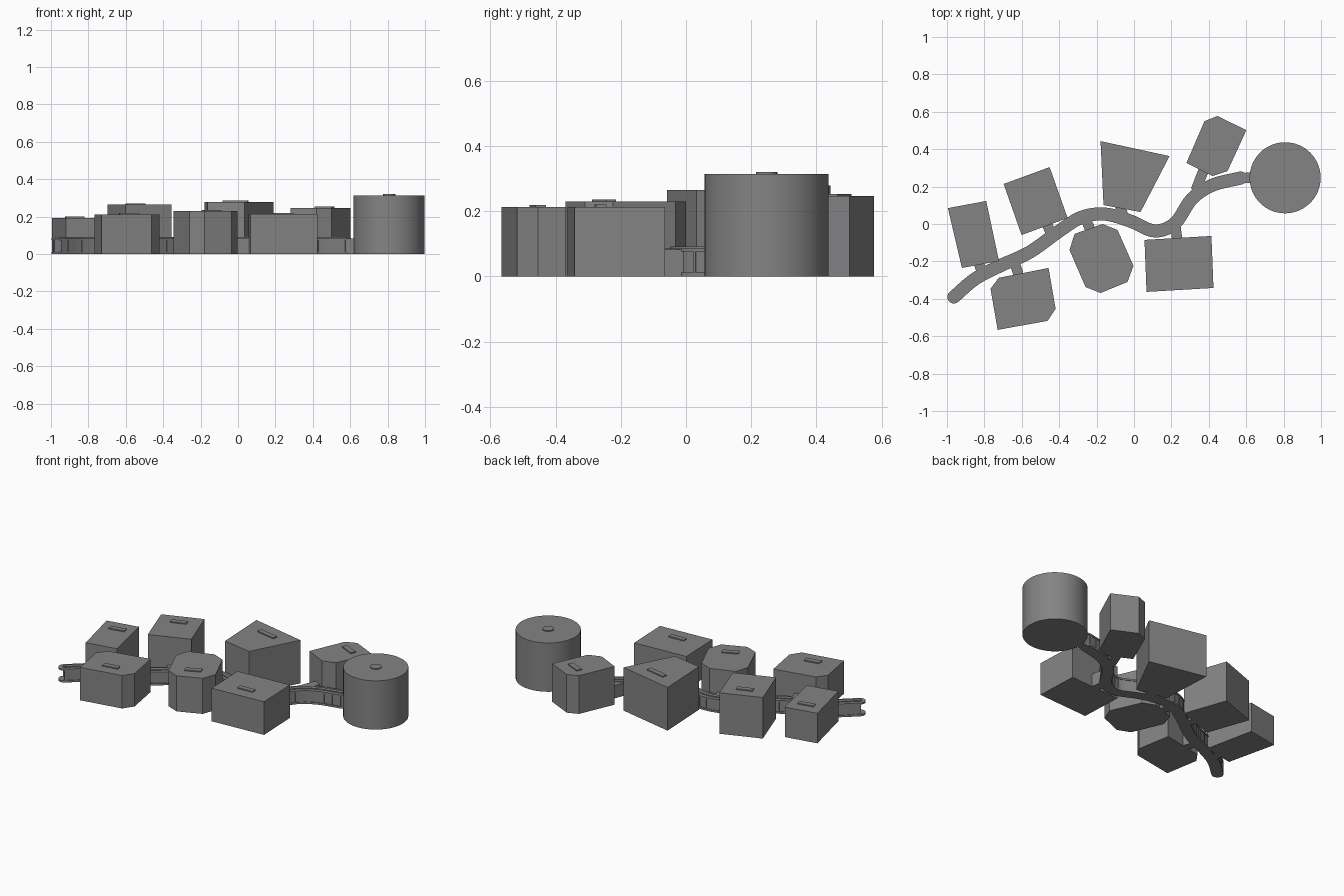
import bpy, bmesh, math
from mathutils import Vector

if "Cube" in bpy.data.objects:
    bpy.data.objects.remove(bpy.data.objects["Cube"])

grey = bpy.data.materials.new("mid_grey")
grey.diffuse_color = (0.23, 0.23, 0.235, 1)
grey.use_nodes = True
grey.node_tree.nodes["Principled BSDF"].inputs["Base Color"].default_value = grey.diffuse_color


def prism(name, pts, z0, z1):
    """Extrude a flat outline from z0 up to z1."""
    bm = bmesh.new()
    face = bm.faces.new([bm.verts.new((p[0], p[1], z0)) for p in pts])
    ext = bmesh.ops.extrude_face_region(bm, geom=[face])
    verts = [g for g in ext["geom"] if isinstance(g, bmesh.types.BMVert)]
    bmesh.ops.translate(bm, verts=verts, vec=(0, 0, z1 - z0))
    bmesh.ops.recalc_face_normals(bm, faces=bm.faces)
    me = bpy.data.meshes.new(name)
    bm.to_mesh(me)
    bm.free()
    me.shade_smooth()
    me.set_sharp_from_angle(angle=math.radians(30))
    me.materials.append(grey)
    ob = bpy.data.objects.new(name, me)
    bpy.context.collection.objects.link(ob)
    return ob


def rect(cx, cy, lx, ly, ang):
    c, s = math.cos(ang), math.sin(ang)
    return [(cx + c * u * lx / 2 - s * v * ly / 2, cy + s * u * lx / 2 + c * v * ly / 2)
            for u, v in ((-1, -1), (1, -1), (1, 1), (-1, 1))]


def circle(cx, cy, r, n):
    return [(cx + r * math.cos(2 * math.pi * i / n), cy + r * math.sin(2 * math.pi * i / n))
            for i in range(n)]


def smooth_path(ctrl, steps=6):
    """Catmull-Rom curve through the control points."""
    p = [Vector(c) for c in ctrl]
    p = [2 * p[0] - p[1]] + p + [2 * p[-1] - p[-2]]
    out = []
    for a, b, c, d in zip(p, p[1:], p[2:], p[3:]):
        for i in range(steps):
            t = i / steps
            out.append(0.5 * (2 * b + (c - a) * t + (2 * a - 5 * b + 4 * c - d) * t * t
                              + (3 * b - a - 3 * c + d) * t ** 3))
    return out + [p[-2]]


def tangent(path, i):
    return (path[min(i + 1, len(path) - 1)] - path[max(i - 1, 0)]).normalized()


def ribbon(path, half, cap):
    """Outline of a band along the path, optionally with round ends."""
    left, right = [], []
    for i, q in enumerate(path):
        t = tangent(path, i)
        n = Vector((-t.y, t.x)) * half
        left.append(q + n)
        right.append(q - n)
    arcs = [[], []]
    if cap:
        for k, (q, t) in enumerate(((path[-1], tangent(path, len(path) - 1)),
                                    (path[0], -tangent(path, 0)))):
            n = Vector((-t.y, t.x))
            arcs[k] = [q + half * (n * math.cos(math.pi * j / 10) + t * math.sin(math.pi * j / 10))
                       for j in range(1, 10)]
    return left + arcs[0] + right[::-1] + arcs[1]


# winding covered walkway: floor, recessed walls, fins, roof and ridge
path = smooth_path([(-.963, -.39), (-.85, -.294), (-.717, -.224), (-.557, -.15), (-.396, -.035),
                    (-.28, .036), (-.156, .053), (-.02, .016), (.11, -.037), (.22, .005),
                    (.31, .135), (.42, .208), (.57, .246)])
prism("walkway_floor", ribbon(path, .035, True), 0, .012)
prism("walkway_wall", ribbon(path, .030, False), .012, .076)
prism("walkway_roof", ribbon(path, .035, True), .076, .086)
prism("walkway_ridge", ribbon(path, .012, True), .086, .092)
for i in range(0, len(path), 2):
    t = tangent(path, i)
    n = Vector((-t.y, t.x))
    for side in (-1, 1):
        c = path[i] + n * side * .0305
        prism("walkway_fin", rect(c.x, c.y, .008, .007, math.atan2(t.y, t.x)), .012, .076)

# houses: outline, height, roof plate (x, y, length, width, degrees)
houses = [
    ([(-.995, .085), (-.79, .123), (-.722, -.198), (-.92, -.235)], .193, (-.873, .021, .1, .032, 11)),
    ([(-.697, .214), (-.451, .304), (-.355, .032), (-.601, -.059)], .264, (-.548, .182, .1, .032, 20)),
    ([(-.179, .443), (.19, .363), (.035, .064), (-.163, .101)], .278, (-.013, .315, .135, .032, -12)),
    ([(.377, .55), (.446, .577), (.601, .502), (.5, .283), (.42, .256), (.28, .326)], .246,
     (.462, .47, .1, .035, -25)),
    ([(-.767, -.347), (-.724, -.288), (-.457, -.235), (-.419, -.454), (-.462, -.518), (-.729, -.566)],
     .212, (-.585, -.454, .1, .034, 10)),
    ([(-.318, -.053), (-.168, 0), (-.088, -.032), (-.003, -.224), (-.035, -.31), (-.179, -.369),
      (-.259, -.337), (-.345, -.139)], .229, (-.142, -.251, .1, .034, 25)),
    ([(.056, -.085), (.414, -.064), (.425, -.342), (.067, -.363)], .213, (.243, -.262, .105, .032, 3)),
]
for pts, h, (x, y, l, w, a) in houses:
    prism("house", pts, 0, h)
    prism("roof_plate", rect(x, y, l, w, math.radians(a)), h, h + .007)

# round hall with its roof disc
prism("round_hall", circle(.808, .247, .19, 64), 0, .314)
prism("hall_roof_disc", circle(.808, .247, .033, 24), .314, .32)

# short links from the walkway to each building
links = [(-.835, -.19, -.81, -.27), (-.47, .01, -.435, -.07), (-.075, .1, -.06, .05),
         (.385, .32, .33, .18), (-.615, -.28, -.64, -.2), (-.225, -.05, -.26, .03),
         (.232, -.09, .22, 0), (.55, .246, .64, .247)]
for x0, y0, x1, y1 in links:
    prism("link", rect((x0 + x1) / 2, (y0 + y1) / 2, math.hypot(x1 - x0, y1 - y0), .055,
                       math.atan2(y1 - y0, x1 - x0)), 0, .083)
